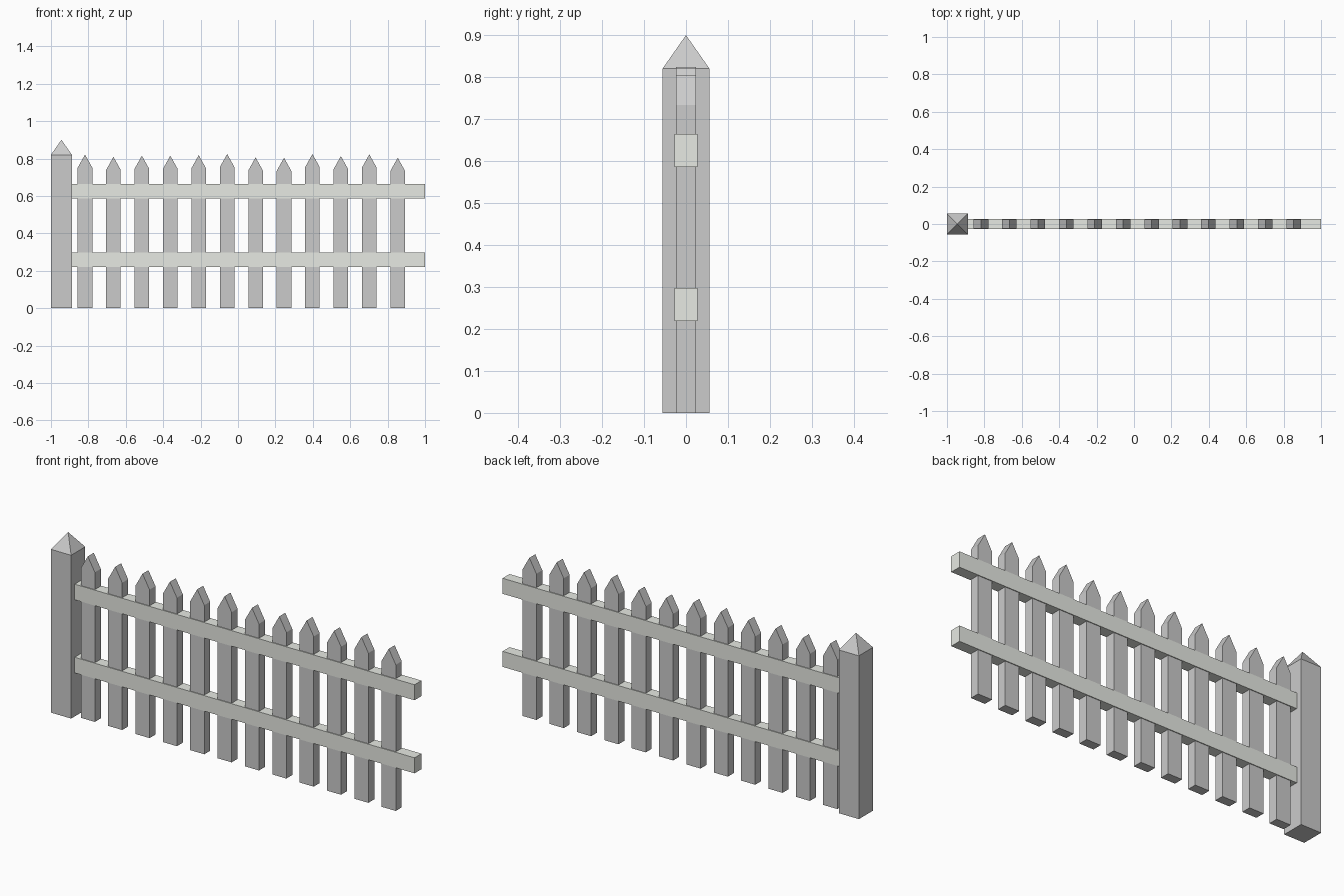
import bpy, bmesh

if "Cube" in bpy.data.objects:
    bpy.data.objects.remove(bpy.data.objects["Cube"])

POST_W, POST_X = 0.112, -0.944
RAIL_Y, RAIL_H = 0.055, 0.078
PICKET_W, PICKET_Y, TIP_H = 0.078, 0.047, 0.07


def make_object(name, bm):
    bmesh.ops.recalc_face_normals(bm, faces=bm.faces)
    mesh = bpy.data.meshes.new(name)
    bm.to_mesh(mesh)
    bm.free()
    obj = bpy.data.objects.new(name, mesh)
    bpy.context.collection.objects.link(obj)
    return obj


def box(name, size, center):
    bm = bmesh.new()
    bmesh.ops.create_cube(bm, size=1)
    bmesh.ops.scale(bm, vec=size, verts=bm.verts)
    bmesh.ops.translate(bm, vec=center, verts=bm.verts)
    return make_object(name, bm)


def picket(name, x, top):
    # Pointed board profile, extruded through its thickness
    h, s = PICKET_W / 2, top - TIP_H
    profile = [(-h, 0), (h, 0), (h, s), (0, top), (-h, s)]
    bm = bmesh.new()
    face = bm.faces.new([bm.verts.new((x + px, -PICKET_Y / 2, pz)) for px, pz in profile])
    ext = bmesh.ops.extrude_face_region(bm, geom=[face], use_keep_orig=True)
    moved = [v for v in ext["geom"] if isinstance(v, bmesh.types.BMVert)]
    bmesh.ops.translate(bm, vec=(0, PICKET_Y, 0), verts=moved)
    return make_object(name, bm)


# End post: square shaft whose top is poked into a pyramid
bm = bmesh.new()
bmesh.ops.create_cube(bm, size=1)
bmesh.ops.scale(bm, vec=(POST_W, POST_W, 0.82), verts=bm.verts)
bmesh.ops.translate(bm, vec=(POST_X, 0, 0.41), verts=bm.verts)
top_face = max(bm.faces, key=lambda f: f.calc_center_median().z)
apex = bmesh.ops.poke(bm, faces=[top_face])["verts"][0]
apex.co.z = 0.90
make_object("end_post", bm)

# Two pale rails running through the post
pale = bpy.data.materials.new("pale_rail")
pale.diffuse_color = (0.80, 0.82, 0.77, 1)
pale.use_nodes = True
pale.node_tree.nodes["Principled BSDF"].inputs["Base Color"].default_value = pale.diffuse_color
for name, z in (("lower_rail", 0.258), ("upper_rail", 0.625)):
    rail = box(name, (2.0, RAIL_Y, RAIL_H), (0, 0, z))
    rail.data.materials.append(pale)

# Pickets of slightly uneven height
tops = [0.821, 0.809, 0.815, 0.815, 0.818, 0.824,
        0.806, 0.804, 0.824, 0.813, 0.822, 0.804]
for i, top in enumerate(tops):
    picket(f"picket_{i + 1}", -0.818 + i * 0.152, top)
